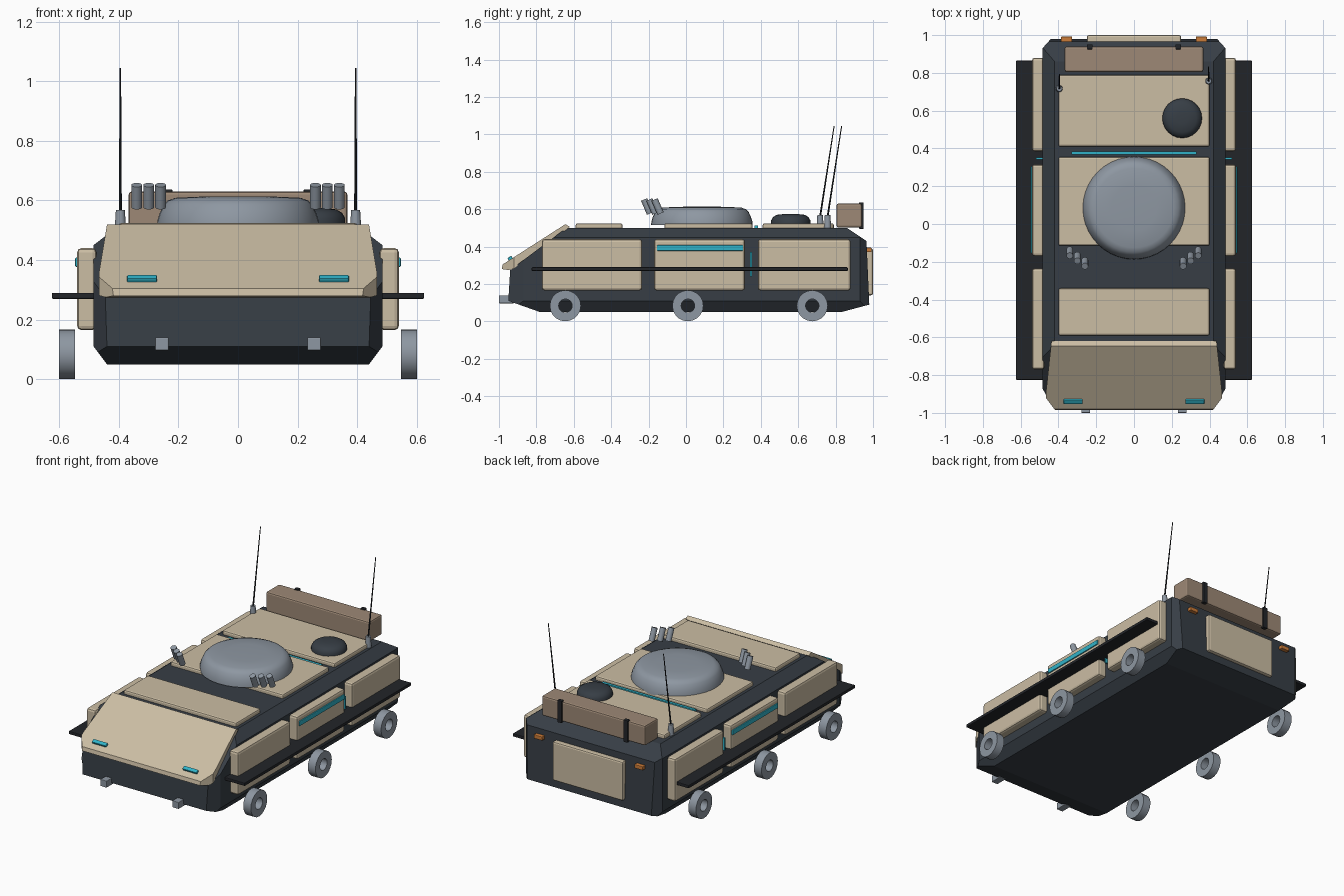
import bpy, bmesh
from math import sin, cos, pi
from mathutils import Vector

old = bpy.data.objects.get("Cube")
if old:
    bpy.data.objects.remove(old)


def material(name, r, g, b):
    m = bpy.data.materials.new(name)
    m.use_nodes = True
    m.diffuse_color = (r, g, b, 1)
    bsdf = m.node_tree.nodes["Principled BSDF"]
    bsdf.inputs["Base Color"].default_value = (r, g, b, 1)
    bsdf.inputs["Roughness"].default_value = 0.7
    return m


TAN = material("sand armour", 0.60, 0.51, 0.37)
DARK = material("dark hull", 0.038, 0.048, 0.06)
BLACK = material("black trim", 0.016, 0.018, 0.022)
GREY = material("steel grey", 0.27, 0.31, 0.36)
BROWN = material("stowage brown", 0.34, 0.25, 0.18)
CYAN = material("cyan light", 0.03, 0.45, 0.58)
ORANGE = material("orange light", 0.60, 0.20, 0.04)


def finish(bm, name, mat, bevel=0, smooth=False):
    bmesh.ops.recalc_face_normals(bm, faces=bm.faces[:])
    mesh = bpy.data.meshes.new(name)
    bm.to_mesh(mesh)
    bm.free()
    mesh.materials.append(mat)
    ob = bpy.data.objects.new(name, mesh)
    bpy.context.collection.objects.link(ob)
    if bevel:
        mod = ob.modifiers.new("Bevel", 'BEVEL')
        mod.width, mod.segments = bevel, 2
    if smooth:
        bpy.ops.object.select_all(action='DESELECT')
        ob.select_set(True)
        bpy.context.view_layer.objects.active = ob
        bpy.ops.object.shade_smooth_by_angle(angle=0.7)
    return ob


def box(name, mat, x, y, z, bevel=0):
    """Block spanning the given (low, high) ranges."""
    bm = bmesh.new()
    bmesh.ops.create_cube(bm, size=1)
    for v in bm.verts:
        v.co = [(lo + hi) / 2 + c * (hi - lo) for c, (lo, hi) in zip(v.co, (x, y, z))]
    return finish(bm, name, mat, bevel)


def prism(name, mat, half_width, profile, cuts, bevel=0):
    """Side profile extruded across x, then trimmed on both sides by planes."""
    bm = bmesh.new()
    face = bm.faces.new([bm.verts.new((-half_width, y, z)) for y, z in profile])
    ext = bmesh.ops.extrude_face_region(bm, geom=[face])["geom"]
    for v in ext:
        if isinstance(v, bmesh.types.BMVert):
            v.co.x = half_width
    bmesh.ops.recalc_face_normals(bm, faces=bm.faces[:])
    for point, normal in cuts:
        for s in (-1, 1):
            bmesh.ops.bisect_plane(
                bm, geom=bm.verts[:] + bm.edges[:] + bm.faces[:], dist=1e-5,
                plane_co=(s * point[0], point[1], point[2]),
                plane_no=(s * normal[0], normal[1], normal[2]), clear_outer=True)
            rim = [e for e in bm.edges if e.is_boundary]
            bmesh.ops.holes_fill(bm, edges=rim, sides=0)
    return finish(bm, name, mat, bevel)


def rod(name, mat, start, end, r1, r2, sides=16):
    a, b = Vector(start), Vector(end)
    bm = bmesh.new()
    bmesh.ops.create_cone(bm, cap_ends=True, segments=sides, radius1=r1, radius2=r2,
                          depth=(b - a).length)
    rot = (b - a).to_track_quat('Z', 'Y')
    for v in bm.verts:
        v.co = rot @ v.co + (a + b) / 2
    return finish(bm, name, mat, smooth=True)


def lathe(name, mat, centre, profile, sides, axis='Z', closed=False):
    """Profile of (radius, height) turned around the axis."""
    bm = bmesh.new()
    rings = []
    for r, h in profile:
        ring = []
        for i in range(sides):
            a = 2 * pi * i / sides
            u, w = r * cos(a), r * sin(a)
            co = (u, w, h) if axis == 'Z' else (h, u, w)
            ring.append(bm.verts.new(Vector(co) + Vector(centre)))
        rings.append(ring)
    pairs = list(zip(rings, rings[1:])) + ([(rings[-1], rings[0])] if closed else [])
    for a, b in pairs:
        for i in range(sides):
            j = (i + 1) % sides
            bm.faces.new((a[i], a[j], b[j], b[i]))
    if not closed:
        bm.faces.new(rings[0])
        bm.faces.new(rings[-1])
    return finish(bm, name, mat, smooth=True)


# Hull with chamfered edges and corners
prism("hull", DARK, 0.485,
      [(-0.95, 0.11), (-0.78, 0.05), (0.83, 0.05), (0.98, 0.09), (0.965, 0.43),
       (0.86, 0.50), (-0.64, 0.50), (-0.94, 0.275)],
      [((0.485, 0, 0.45), (0.05, 0, 0.065)),
       ((0.485, 0, 0.11), (0.06, 0, -0.045)),
       ((0.485, -0.87, 0), (0.08, -0.045, 0)),
       ((0.485, 0.93, 0), (0.05, 0.045, 0))])

# Sloping front armour plate
prism("front_armour", TAN, 0.467,
      [(-0.95, 0.275), (-0.985, 0.28), (-0.98, 0.305), (-0.645, 0.52), (-0.62, 0.505),
       (-0.925, 0.28)],
      [((0.467, -0.92, 0), (0.06, -0.045, 0)),
       ((0.467, -0.90, 0), (0.28, 0.03, 0))])

# Roof panels and light strip
for name, lo, hi in (("front", -0.59, -0.34), ("middle", -0.115, 0.355), ("rear", 0.41, 0.79)):
    box(name + "_roof_panel", TAN, (-0.40, 0.40), (lo, hi), (0.49, 0.525), 0.01)
box("roof_light_strip", CYAN, (-0.33, 0.33), (0.367, 0.385), (0.49, 0.512))

# Turret dome and hatch
lathe("turret_dome", GREY, (0, 0.085, 0),
      [(0.272, 0.515), (0.27, 0.535), (0.262, 0.56), (0.25, 0.585), (0.235, 0.6),
       (0.21, 0.609), (0.12, 0.613), (0.04, 0.614)], 40)
lathe("roof_hatch", DARK, (0.255, 0.56, 0),
      [(0.105, 0.515), (0.105, 0.54), (0.095, 0.558), (0.075, 0.57), (0.03, 0.575)], 24)

# Rear stowage box with straps
box("stowage_box", BROWN, (-0.367, 0.367), (0.805, 0.94), (0.502, 0.63), 0.01)

# Rear door
box("rear_door", TAN, (-0.25, 0.25), (0.96, 1.0), (0.14, 0.39), 0.01)

for side, s in (("left", 1), ("right", -1)):
    def span(lo, hi):
        return tuple(sorted((s * lo, s * hi)))

    # Side armour and running board
    for name, lo, hi in (("front", -0.77, -0.235), ("middle", -0.17, 0.315), ("rear", 0.385, 0.88)):
        box(f"{side}_{name}_side_panel", TAN, span(0.475, 0.54), (lo, hi), (0.165, 0.44), 0.014)
    box(side + "_running_board", BLACK, span(0.47, 0.625), (-0.825, 0.865), (0.27, 0.29), 0.004)

    # Side lights
    box(side + "_side_light", CYAN, span(0.53, 0.547), (-0.155, 0.305), (0.377, 0.408), 0.004)
    box(side + "_gap_light", CYAN, span(0.48, 0.52), (0.342, 0.352), (0.24, 0.37))

    # Ring wheels
    for name, y in (("front", -0.645), ("middle", 0.01), ("rear", 0.675)):
        lathe(f"{side}_{name}_wheel", GREY, (s * 0.574, y, 0.084),
              [(0.083, -0.027), (0.083, 0.027), (0.036, 0.027), (0.036, -0.027)],
              20, 'X', True)

    # Headlight, tow hook, tail light and strap
    lamp = box(side + "_headlight", CYAN, (-0.05, 0.05), (-0.012, 0.012), (-0.009, 0.009), 0.004)
    lamp.location = (s * 0.322, -0.94, 0.337)
    lamp.rotation_euler.x = 0.57
    box(side + "_tow_hook", GREY, span(0.233, 0.278), (-1.0, -0.92), (0.097, 0.14), 0.003)
    box(side + "_tail_light", ORANGE, span(0.327, 0.387), (0.95, 0.992), (0.37, 0.395), 0.004)
    box(side + "_strap", BLACK, span(0.22, 0.25), (0.925, 0.95), (0.495, 0.637), 0.003)

    # Smoke launchers
    for i, (x, y) in enumerate(((0.34, -0.152), (0.30, -0.18), (0.26, -0.208))):
        rod(f"{side}_launcher_{i + 1}", GREY, (s * x, y + 0.016, 0.577),
            (s * x, y - 0.016, 0.652), 0.018, 0.018)

    # Whip antenna
    y = 0.757 if s > 0 else 0.717
    rod(side + "_antenna_base", GREY, (s * 0.395, y, 0.49), (s * 0.395, y, 0.568), 0.02, 0.015)
    rod(side + "_antenna", BLACK, (s * 0.395, y, 0.56), (s * 0.395, y + 0.075, 1.045),
        0.005, 0.0025, 8)
